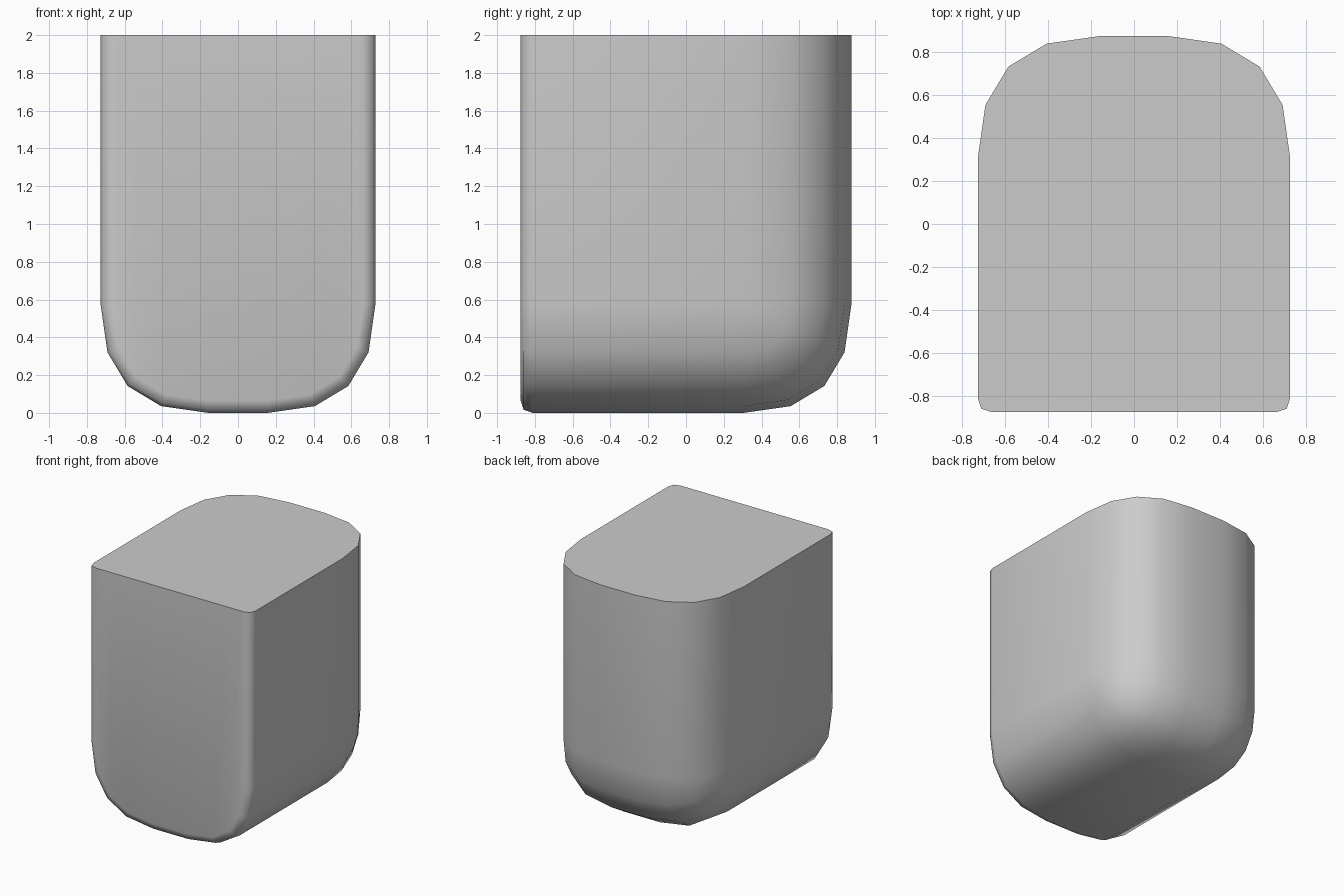
import bpy, bmesh

if "Cube" in bpy.data.objects:
    bpy.data.objects.remove(bpy.data.objects["Cube"])

X, Y, H = 0.727, 0.875, 2.0   # half width, half depth, height
R, LIP, N = 0.57, 0.064, 4    # large round, small front round, segments


def curve(r, n):
    """Quadratic corner curve: offsets (a, b) from the sharp corner."""
    return [(r * (1 - i / n) ** 2, r * (i / n) ** 2) for i in range(n + 1)]


bm = bmesh.new()
ARC, EDGE = curve(R, N), curve(LIP, 2)


def vert(x, y, z):
    return bm.verts.new((x, y, z))


def column(side, a, d):
    """Profile in y-z, from the back top, under the body and up the front."""
    x, s = X - a, (R - d) / R
    pts = [(x, Y - d, H)]
    # back-bottom round, shrinking to a point on the side face
    for ay, az in reversed(ARC):
        pts.append((x, Y - R + s * (R - ay), R - s * (R - az)))
    # small round around the front face
    for p, q in EDGE:
        k = (R - q) / R
        pts.append((X - R + k * (R - a), -Y + p, R - k * (R - d)))
    pts.append((pts[-1][0], -Y, H))
    return [vert(side * px, py, pz) for px, py, pz in pts]


def face(vs):
    # drop repeated points where the corner fan closes
    out = []
    for v in vs:
        if all((v.co - w.co).length > 1e-6 for w in out):
            out.append(v)
    if len(out) > 2:
        bm.faces.new(out)


# back, bottom and front shell
cols = [column(-1, a, d) for a, d in reversed(ARC)]
cols += [column(1, a, d) for a, d in ARC]
for c0, c1 in zip(cols, cols[1:]):
    for i in range(len(c0) - 1):
        face([c0[i], c0[i + 1], c1[i + 1], c1[i]])

# flat sides with the small front round
# ARC runs from the bottom flat (a=R) to the side (a=0); order columns by x
front_tops = {}
for side in (-1, 1):
    c = max(cols, key=lambda col: side * col[0].co.x)
    lips = c[-4:-1]
    tops = [vert(v.co.x, v.co.y, H) for v in lips[:2]] + [c[-1]]
    face([c[0], c[1], lips[0], tops[0]])
    for i in range(2):
        face([tops[i], lips[i], lips[i + 1], tops[i + 1]])
    front_tops[side] = tops[:2]

# flat top
ordered = sorted(cols, key=lambda col: col[0].co.x)
face([c[0] for c in ordered] + front_tops[1]
     + [c[-1] for c in reversed(ordered)] + front_tops[-1][::-1])

bmesh.ops.remove_doubles(bm, verts=bm.verts, dist=1e-5)
bmesh.ops.recalc_face_normals(bm, faces=bm.faces)
mesh = bpy.data.meshes.new("rounded_block")
bm.to_mesh(mesh)
bm.free()
block = bpy.data.objects.new("rounded_block", mesh)
bpy.context.collection.objects.link(block)
bpy.context.view_layer.objects.active = block
block.select_set(True)
bpy.ops.object.shade_smooth_by_angle(angle=1.1)
